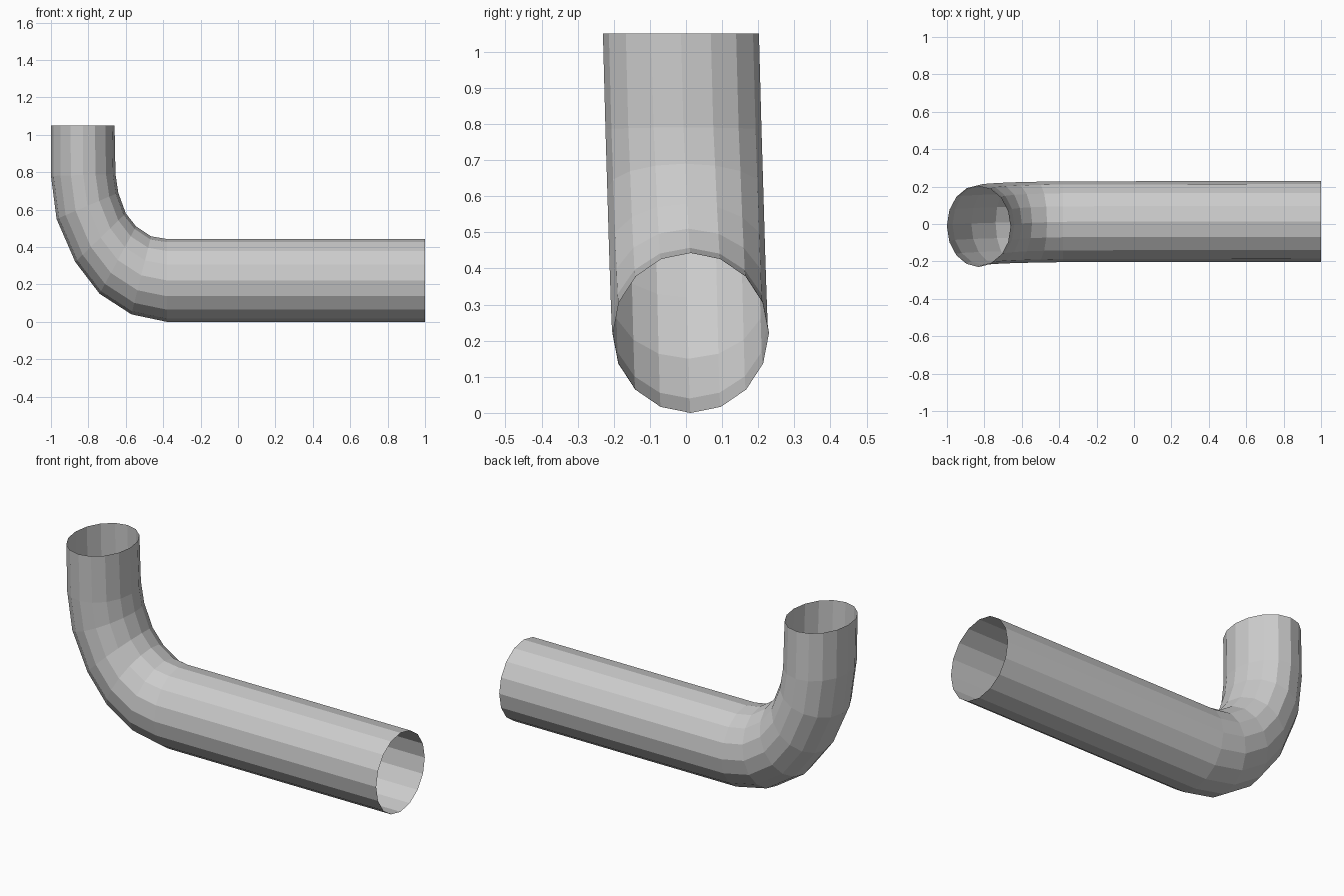
import bpy, bmesh
from math import cos, sin, tau

if "Cube" in bpy.data.objects:
    bpy.data.objects.remove(bpy.data.objects["Cube"])

SIDES = 16
HALF_WIDTH = 0.216

# Ring stations: outer point (x, z), inner point (x, z), sideways shift
stations = [
    ((-1.00, 1.05), (-0.66, 1.05), -0.014),
    ((-1.00, 0.78), (-0.655, 0.79), -0.007),
    ((-0.97, 0.55), (-0.64, 0.69), -0.002),
    ((-0.87, 0.32), (-0.60, 0.58), 0.003),
    ((-0.74, 0.15), (-0.545, 0.51), 0.007),
    ((-0.57, 0.04), (-0.465, 0.457), 0.010),
    ((-0.38, 0.00), (-0.38, 0.443), 0.012),
    ((1.00, 0.00), (1.00, 0.443), 0.014),
]


def add_ring(bm, outer, inner, shift):
    """Ellipse of vertices spanning the outer and inner edge of the bend."""
    cx, cz = (outer[0] + inner[0]) / 2, (outer[1] + inner[1]) / 2
    dx, dz = (inner[0] - outer[0]) / 2, (inner[1] - outer[1]) / 2
    ring = []
    for i in range(SIDES):
        a = tau * i / SIDES
        ring.append(bm.verts.new((cx + dx * cos(a),
                                  shift + HALF_WIDTH * sin(a),
                                  cz + dz * cos(a))))
    return ring


# Open elbow pipe, flat faced
bm = bmesh.new()
rings = [add_ring(bm, *s) for s in stations]
for r0, r1 in zip(rings, rings[1:]):
    for i in range(SIDES):
        j = (i + 1) % SIDES
        bm.faces.new((r0[i], r0[j], r1[j], r1[i]))
bm.normal_update()
# Make the wall face outward
f = max(bm.faces, key=lambda f: f.calc_center_median().y)
if f.normal.y < 0:
    bmesh.ops.reverse_faces(bm, faces=bm.faces[:])

mesh = bpy.data.meshes.new("elbow_pipe")
bm.to_mesh(mesh)
bm.free()
pipe = bpy.data.objects.new("elbow_pipe", mesh)
bpy.context.collection.objects.link(pipe)
